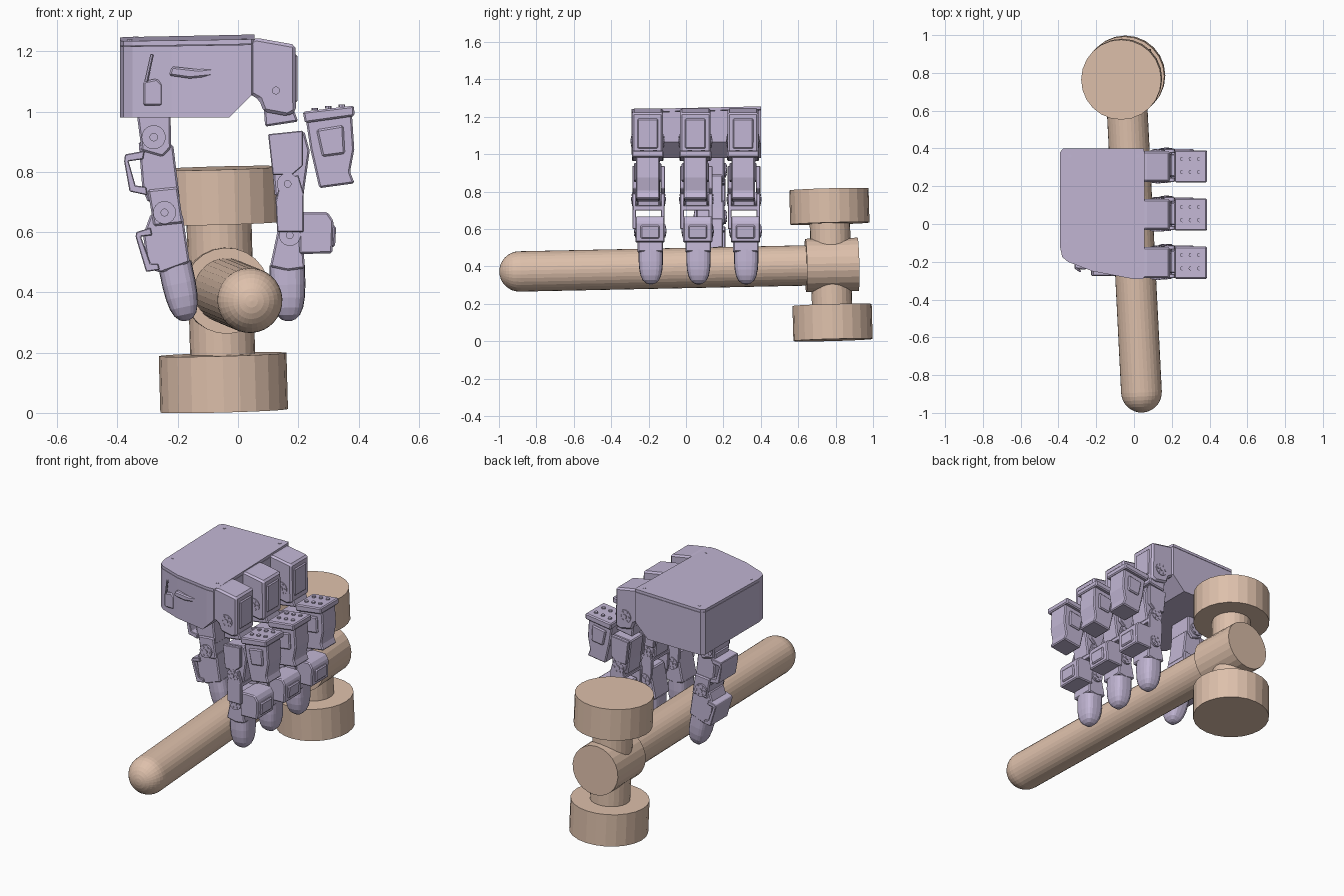
import bpy, bmesh, math
from mathutils import Vector

if "Cube" in bpy.data.objects:
    bpy.data.objects.remove(bpy.data.objects["Cube"])


def material(name, color):
    m = bpy.data.materials.new(name)
    m.diffuse_color = (*color, 1)
    m.use_nodes = True
    m.node_tree.nodes["Principled BSDF"].inputs["Base Color"].default_value = m.diffuse_color
    return m


LAVENDER = material("lavender_plastic", (0.54, 0.47, 0.66))
TAN = material("tan_wood", (0.73, 0.53, 0.41))


def loft(name, rings, mat, bevel=0):
    """Skin equal-length rings of points and cap both ends."""
    bm = bmesh.new()
    vr = [[bm.verts.new(p) for p in r] for r in rings]
    n = len(vr[0])
    for a, b in zip(vr, vr[1:]):
        for i in range(n):
            bm.faces.new((a[i], a[(i + 1) % n], b[(i + 1) % n], b[i]))
    bm.faces.new(vr[0])
    bm.faces.new(vr[-1])
    bmesh.ops.recalc_face_normals(bm, faces=bm.faces)
    me = bpy.data.meshes.new(name)
    bm.to_mesh(me)
    bm.free()
    me.materials.append(mat)
    ob = bpy.data.objects.new(name, me)
    bpy.context.collection.objects.link(ob)
    if bevel:
        mod = ob.modifiers.new("soft_edges", 'BEVEL')
        mod.width = bevel
        mod.segments = 1
    return ob


def prism(name, pts, y, half, bevel=0.006):
    """Extrude an (x, z) profile along y, centred on y."""
    return loft(name, [[(x, y + s * half, z) for x, z in pts] for s in (-1, 1)], LAVENDER, bevel)


def lathe(name, start, toward, profile, n, mat=TAN):
    """Revolve (radius, height) pairs about the axis start -> toward."""
    start = Vector(start)
    q = Vector((0, 0, 1)).rotation_difference(Vector(toward) - start)
    rings = [[start + q @ Vector((r * math.cos(2 * math.pi * i / n), r * math.sin(2 * math.pi * i / n), h))
              for i in range(n)] for r, h in profile]
    return loft(name, rings, mat)


def rod(name, a, b, r, n=16, mat=LAVENDER):
    return lathe(name, a, b, [(r, 0), (r, (Vector(b) - Vector(a)).length)], n, mat)


def hinge(name, x, z, y, half, r=0.036):
    """Joint disc with a raised hub and a ring of screws on both sides."""
    rod(name + "_disc", (x, y - half, z), (x, y + half, z), r, 18)
    rod(name + "_hub", (x, y - half - .005, z), (x, y + half + .005, z), r * .35, 12)
    for k in range(6):
        a = k * math.pi / 3
        px, pz = x + r * .68 * math.cos(a), z + r * .68 * math.sin(a)
        rod(f"{name}_screw_{k}", (px, y - half - .003, pz), (px, y + half + .003, pz), r * .16, 6)


def fingertip(name, a, b, wx, wy, y):
    """Rounded pad tapering from a to b in the (x, z) plane."""
    ax = Vector((b[0] - a[0], 0, b[1] - a[1]))
    side = Vector((ax.z, 0, -ax.x)).normalized()
    org = Vector((a[0], y, a[1]))
    rings = []
    for t, s in ((0, 1), (.35, 1), (.58, .95), (.76, .84), (.89, .66), (.97, .4), (1, .16)):
        ring = []
        for i in range(20):
            c, d = math.cos(math.pi * i / 10), math.sin(math.pi * i / 10)
            c, d = (math.copysign(abs(v) ** .65, v) for v in (c, d))
            ring.append(org + ax * t + side * (c * wx * s) + Vector((0, d * wy * s, 0)))
        rings.append(ring)
    loft(name, rings, LAVENDER)


# ---------- mallet ----------
R = .108
dome = [(R * math.sin(t * math.pi / 16) + .002 * (t == 0), R - R * math.cos(t * math.pi / 16)) for t in range(9)]
butt, far = Vector((.045, -.998, .371)), Vector((-.052, .92, .411))
axis = (far - butt).normalized()
lathe("mallet_handle", butt, far, dome + [(R, 1.7)], 32)
rod("mallet_collar", far - axis * .28, far, .143, 24, TAN)
foot = Vector((-.046, .786, .007))
up = Vector((-.022, -.022, .81)).normalized()
rod("mallet_lower_face", foot, foot + up * .187, .212, 24, TAN)
rod("mallet_neck", foot + up * .18, foot + up * .64, .108, 24, TAN)
rod("mallet_upper_face", foot + up * .623, foot + up * .806, .212, 24, TAN)

# ---------- palm housing ----------
plan = [(-.375, .4), (.05, .4), (.055, .38), (.055, -.28), (.045, -.292), (0, -.292),
        (-.22, -.25), (-.35, -.2), (-.38, -.175), (-.392, -.12), (-.392, .38)]
top = lambda x, y: 1.246 + .022 * y + .02 * x
palm = loft("palm_housing", [[(x, y, .98) for x, y in plan],
                             [(x, y, top(x, y) - .018) for x, y in plan]], LAVENDER)
bm = bmesh.new()
bm.from_mesh(palm.data)
cut = bmesh.ops.bisect_plane(bm, geom=bm.verts[:] + bm.edges[:] + bm.faces[:],
                             plane_co=(-.03, 0, .98), plane_no=(.08, 0, -.08), clear_outer=True)
bmesh.ops.holes_fill(bm, edges=[e for e in bm.edges if e.is_boundary])
bmesh.ops.recalc_face_normals(bm, faces=bm.faces)
bm.to_mesh(palm.data)
bm.free()
loft("palm_lid", [[(x, y, top(x, y) - h) for x, y in plan] for h in (.016, 0)], LAVENDER)
for k, (x, y) in enumerate(((-.36, -.09), (.02, -.22), (.02, .36), (-.34, .36))):
    rod(f"lid_screw_{k}", (x, y, top(x, y) - .01), (x, y, top(x, y) + .002), .009, 8)
rod("palm_pin", (-.285, -.25, 1.19), (-.305, -.235, 1.1), .006, 6)
prism("palm_front_panel", [(-.315, 1.02), (-.25, 1.02), (-.25, 1.09), (-.27, 1.11), (-.315, 1.1)], -.205, .035)
prism("palm_front_rib", [(-.23, 1.12), (-.16, 1.11), (-.06, 1.12), (-.05, 1.15), (-.13, 1.14), (-.22, 1.15)],
      -.235, .04)

# ---------- three fingers ----------
for i, y in enumerate((-.2, .055, .31), 1):
    f = f"finger_{i}_"
    # base motor on the palm edge
    prism(f + "base_motor", [(.035, 1.235), (.06, 1.245), (.19, 1.222), (.192, 1.0), (.165, .985),
                             (.085, 1.0), (.07, 1.04), (.035, 1.06)], y - .005, .082, .01)
    prism(f + "base_cover", [(.17, 1.19), (.197, 1.19), (.197, 1.03), (.17, 1.03)], y - .005, .055)
    prism(f + "base_fork", [(.085, 1.02), (.18, 1.02), (.2, .967), (.09, .95)], y, .062)
    hinge(f + "base_hinge", .126, 1.07, y - .005, .086, .038)
    # outward knuckle motor
    prism(f + "knuckle_cap", [(.215, 1.0), (.385, 1.02), (.387, .985), (.222, .962)], y - .005, .085)
    prism(f + "knuckle_motor", [(.225, .975), (.378, .995), (.386, .875), (.372, .8), (.387, .762),
                                (.27, .746), (.24, .876)], y - .005, .063)
    prism(f + "knuckle_side_panel", [(.26, .94), (.35, .955), (.355, .86), (.28, .85)], y - .005, .073)
    for k in range(6):
        x, dy = .255 + .045 * (k % 3), .035 * (1 if k < 3 else -1)
        z = 1.0 + (x - .215) * .118
        rod(f"{f}knuckle_screw_{k}", (x, y + dy, z), (x, y + dy, z + .008), .011, 8)
    # proximal link and its side brackets
    prism(f + "proximal_link", [(.1, .922), (.22, .935), (.238, .87), (.217, .72), (.122, .72), (.115, .8)], y, .06)
    for s in (-1, 1):
        prism(f"{f}proximal_bracket_{s}", [(.1, .925), (.215, .937), (.215, .82), (.18, .79), (.115, .79)],
              y + s * .076, .011, .003)
        prism(f"{f}middle_bracket_{s}", [(.14, .77), (.2, .79), (.218, .73), (.217, .6), (.13, .6), (.125, .7)],
              y + s * .076, .01, .003)
    prism(f + "bracket_crossbar", [(.125, .72), (.218, .725), (.218, .70), (.125, .70)], y, .085, .003)
    hinge(f + "upper_hinge", .165, .76, y, .088)
    # middle motor and distal housing
    prism(f + "middle_motor", [(.2, .667), (.297, .667), (.317, .637), (.313, .53), (.204, .527)], y + .008, .078)
    prism(f + "middle_cover", [(.3, .625), (.326, .62), (.322, .55), (.3, .55)], y + .008, .05)
    prism(f + "distal_housing", [(.142, .655), (.21, .66), (.222, .48), (.165, .472), (.106, .485)], y + .01, .068)
    hinge(f + "lower_hinge", .172, .59, y + .008, .082)
    fingertip(f + "tip", (.163, .49), (.168, .305), .059, .065, y + .012)

# ---------- thumb ----------
ty = .13
prism("thumb_base", [(-.337, 1.0), (-.224, 1.0), (-.222, .88), (-.25, .85), (-.32, .87)], ty, .075)
prism("thumb_upper_motor", [(-.33, .9), (-.215, .89), (-.193, .71), (-.3, .7), (-.318, .75)], ty, .065)
prism("thumb_upper_bracket", [(-.31, .87), (-.375, .858), (-.378, .835), (-.36, .735), (-.3, .722),
                              (-.305, .75), (-.34, .755), (-.363, .835), (-.315, .842)], ty, .08, .003)
prism("thumb_lower_fork", [(-.3, .74), (-.2, .75), (-.182, .63), (-.28, .62)], ty, .075)
prism("thumb_lower_motor", [(-.29, .66), (-.184, .66), (-.16, .5), (-.255, .465), (-.3, .48), (-.315, .59)], ty, .068)
prism("thumb_lower_bracket", [(-.29, .615), (-.338, .6), (-.34, .585), (-.305, .468), (-.26, .475),
                              (-.265, .495), (-.29, .495), (-.322, .585), (-.285, .59)], ty, .08, .003)
hinge("thumb_base_hinge", -.28, .915, ty, .085, .04)
hinge("thumb_lower_hinge", -.244, .665, ty, .085, .038)
fingertip("thumb_tip", (-.21, .495), (-.17, .306), .056, .066, ty)
